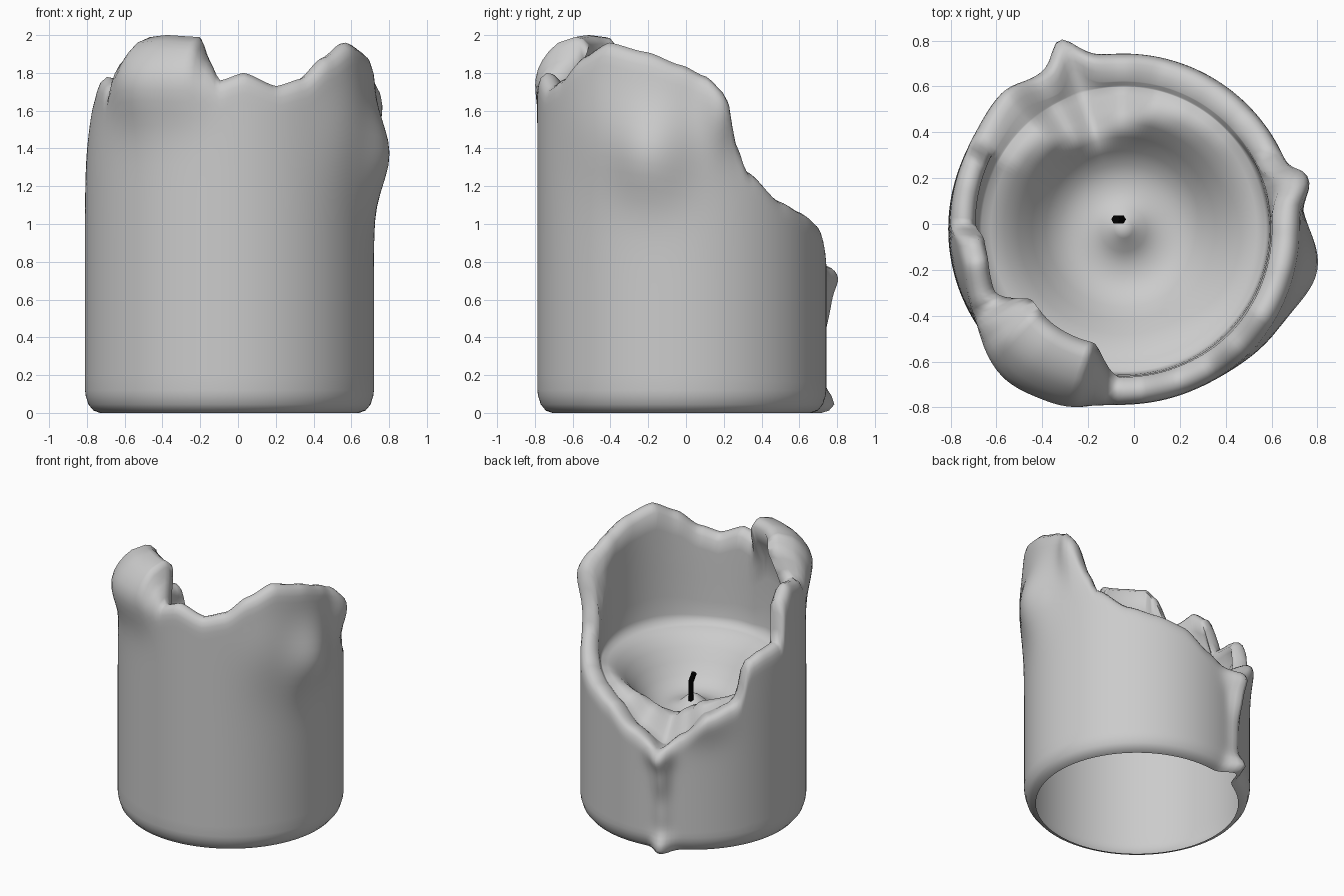
import bpy, bmesh, math

if "Cube" in bpy.data.objects:
    bpy.data.objects.remove(bpy.data.objects["Cube"])

CX, CY, R = -0.045, -0.022, 0.765      # candle axis and radius
N = 180                                # columns around the candle

# rim height by angle in degrees (0 = +x, 270 = front)
RIM = [(0, 1.84), (10, 1.78), (17, 1.69), (22, 1.45), (28, 1.28), (45, 1.12),
       (60, 1.06), (75, 1.0), (90, 0.87), (107, 0.77), (120, 0.87), (132, 1.02),
       (147, 1.08), (150, 1.13), (155, 1.37), (165, 1.41), (178, 1.43), (184, 1.70),
       (193, 1.78), (205, 1.75), (210, 1.74), (216, 1.91), (224, 1.99),
       (236, 2.0), (254, 1.99), (260, 1.87), (266, 1.76), (276, 1.80),
       (290, 1.73), (302, 1.77), (314, 1.88), (328, 1.96), (345, 1.91), (360, 1.84)]

# bulges in the outer wall: angle, angular width, height, height width, amount
BULGES = [(348, 14, 1.37, 0.24, 0.095),   # right side swelling
          (15, 7, 1.62, 0.20, 0.07),      # right rim corner
          (325, 16, 1.50, 0.30, 0.03),
          (232, 17, 1.74, 0.20, 0.075),   # folded front flap
          (252, 10, 1.74, 0.18, 0.03),
          (185, 30, 1.85, 0.35, -0.06),   # left wall leaning in
          (128, 14, 1.00, 0.16, 0.04),    # lip left of the spout
          (108, 6, 0.74, 0.10, 0.08),     # spout lip
          (109, 4, 0.58, 0.17, 0.065),    # drip
          (109, 4, 0.26, 0.16, 0.025),
          (109, 5, 0.03, 0.09, 0.105)]    # drip foot


def smooth(t):
    t = max(0.0, min(1.0, t))
    return t * t * (3 - 2 * t)


def soft_min(a, b, k=0.03):
    return -k * math.log(math.exp(-a / k) + math.exp(-b / k))


def lookup(table, a):
    for (a0, v0), (a1, v1) in zip(table, table[1:]):
        if a0 <= a <= a1:
            t = (a - a0) / (a1 - a0)
            return v0 + (v1 - v0) * (0.5 * t + 0.5 * smooth(t))


def ang_diff(a, b):
    return (a - b + 180) % 360 - 180


def bulge(a, z):
    return sum(k * math.exp(-(ang_diff(a, a0) / wa) ** 2 - ((z - z0) / wz) ** 2)
               for a0, wa, z0, wz, k in BULGES)


# molten pool floor: radius, height
POOL = [(0.0, 0.85), (0.04, 0.83), (0.10, 0.775), (0.16, 0.755), (0.22, 0.755),
        (0.28, 0.775), (0.34, 0.825), (0.40, 0.90), (0.46, 0.98), (0.52, 1.04),
        (0.58, 1.075), (0.62, 1.085)]


def column(a):
    """Radius/height profile at one angle, from base up over the rim to the pool."""
    zr = lookup(RIM, a)
    flap = smooth(2.3 - abs(ang_diff(a, 237)) / 14)   # 1 on the folded flap
    thin = smooth(1.8 - abs(ang_diff(a, 175)) / 25)   # 1 on the thin left wall
    pts = []
    # rounded foot
    for dr, z in ((0.08, 0.0), (0.045, 0.012), (0.018, 0.045), (0.004, 0.09)):
        pts.append((R - dr + bulge(a, z), z))
    # outer wall, curling inward near the rim
    h, inset = 0.10 + 0.14 * flap, 0.045 + 0.14 * flap
    for i in range(28):
        z = 0.12 + (zr - 0.12) * (1 - (1 - i / 27) ** 1.25)
        t = max(0.0, (z - zr + h) / h)
        pts.append((R + bulge(a, z) - inset * (1 - math.sqrt(max(0, 1 - t * t))), z))
    # floor follows the rim down where the rim is low
    floor = [(r, soft_min(z, zr - 0.03 + 0.5 * (1 - r / 0.62))) for r, z in POOL]
    pool_z = floor[-1][1]
    # rounded crest and inner wall
    rc = pts[-1][0]
    ri = rc - 0.075 + 0.015 * thin
    zi = zr - min(0.045, (zr - pool_z) * 0.35)
    wall = 0.64 + 0.035 * thin
    pts.append((rc - 0.035, zr - 0.15 * (zr - zi)))
    pts.append((ri, zi))
    high = smooth((zr - 1.1) / 0.25)                  # 0 where the rim is a low lip
    for t in (0.15, 0.3, 0.5, 0.75, 0.92):
        r = ri + (wall - ri) * smooth(t / 0.35)
        r += (0.632 - wall) * smooth((t - 0.4) / 0.6)
        r = r * high + (ri + (0.622 - ri) * t) * (1 - high)
        pts.append((r, zi + (pool_z - zi) * t))
    pts += reversed(floor[1:])
    return pts


# wax body, open underneath
bm = bmesh.new()
cols = []
for i in range(N):
    a = 360 * i / N
    c, s = math.cos(math.radians(a)), math.sin(math.radians(a))
    cols.append([bm.verts.new((CX + r * c, CY + r * s, z)) for r, z in column(a)])
top = bm.verts.new((CX, CY, POOL[0][1]))
for i in range(N):
    p, q = cols[i], cols[(i + 1) % N]
    for j in range(len(p) - 1):
        bm.faces.new((p[j], q[j], q[j + 1], p[j + 1]))
    bm.faces.new((p[-1], q[-1], top))
me = bpy.data.meshes.new("wax_body")
bm.to_mesh(me)
bm.free()
body = bpy.data.objects.new("wax_body", me)
bpy.context.collection.objects.link(body)
bpy.context.view_layer.objects.active = body
body.select_set(True)
bpy.ops.object.shade_smooth_by_angle(angle=math.radians(75))

# bent black wick
cu = bpy.data.curves.new("wick", 'CURVE')
cu.dimensions = '3D'
cu.bevel_depth = 0.02
cu.bevel_resolution = 1
cu.use_fill_caps = True
sp = cu.splines.new('POLY')
path = [(-0.055, 0.02, 0.80), (-0.055, 0.02, 0.95), (-0.08, 0.02, 1.02)]
sp.points.add(len(path) - 1)
for pt, co in zip(sp.points, path):
    pt.co = (*co, 1)
wick = bpy.data.objects.new("wick", cu)
bpy.context.collection.objects.link(wick)
black = bpy.data.materials.new("wick_black")
black.diffuse_color = (0, 0, 0, 1)
black.use_nodes = True
black.node_tree.nodes["Principled BSDF"].inputs["Base Color"].default_value = black.diffuse_color
cu.materials.append(black)
